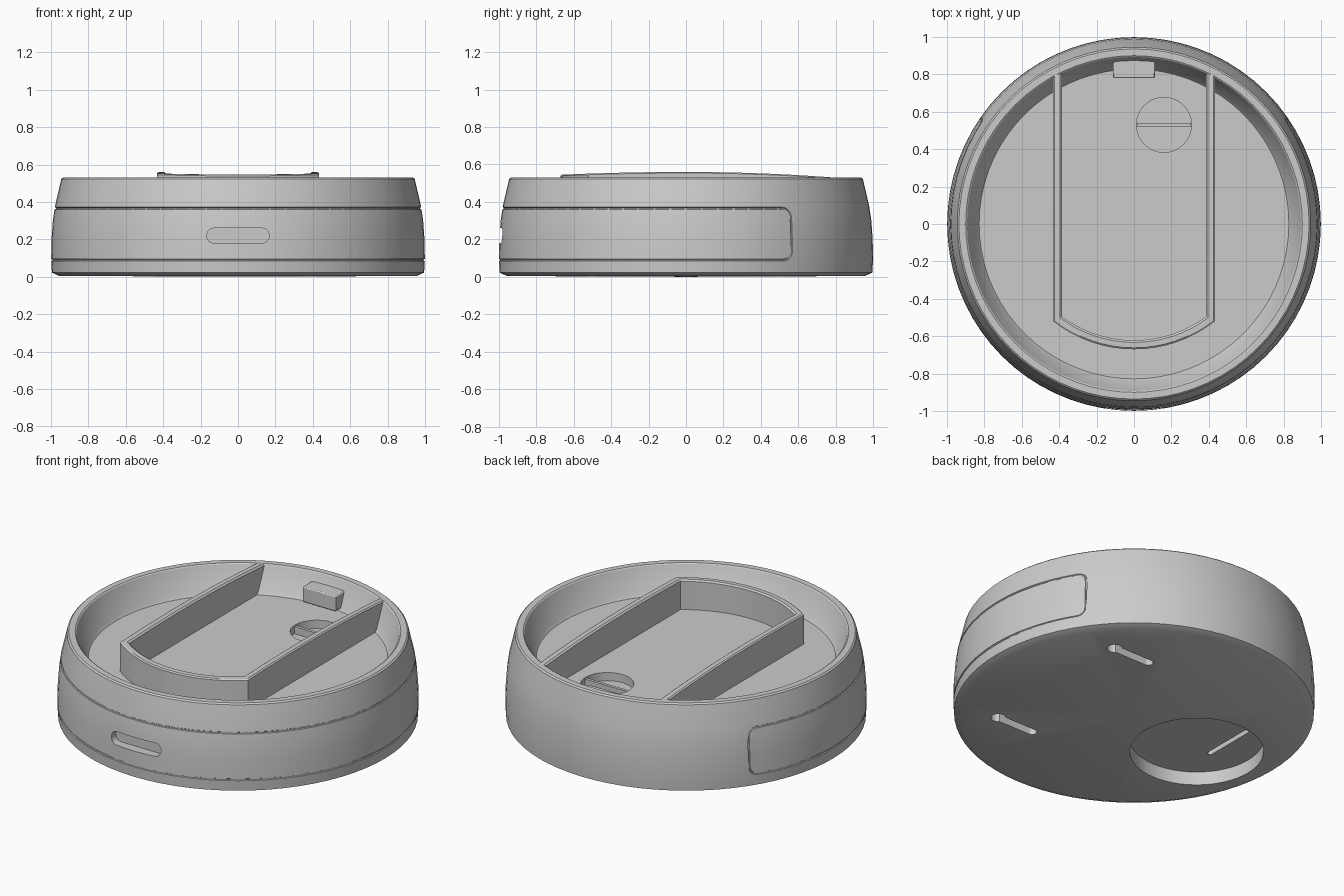
import bpy, bmesh, math
from mathutils import Matrix

if "Cube" in bpy.data.objects:
    bpy.data.objects.remove(bpy.data.objects["Cube"])

SEG = 72
FLOOR = 0.37
WALL = [(0.995, 0.022), (0.999, 0.09), (0.997, 0.2), (0.99, 0.3), (0.978, 0.38), (0.945, 0.522)]


def finish(name, bm):
    bmesh.ops.recalc_face_normals(bm, faces=bm.faces)
    me = bpy.data.meshes.new(name)
    bm.to_mesh(me)
    bm.free()
    ob = bpy.data.objects.new(name, me)
    bpy.context.collection.objects.link(ob)
    return ob


def activate(ob):
    bpy.ops.object.select_all(action='DESELECT')
    ob.select_set(True)
    bpy.context.view_layer.objects.active = ob


def smooth(ob, deg=28):
    activate(ob)
    bpy.ops.object.shade_smooth_by_angle(angle=math.radians(deg))


def lathe(name, profile):
    bm = bmesh.new()
    rings = []
    for r, z in profile:
        if r == 0:
            rings.append([bm.verts.new((0, 0, z))] * SEG)
        else:
            rings.append([bm.verts.new((r * math.cos(2 * math.pi * i / SEG),
                                        r * math.sin(2 * math.pi * i / SEG), z)) for i in range(SEG)])
    for a, b in zip(rings, rings[1:]):
        for i in range(SEG):
            j = (i + 1) % SEG
            bm.faces.new(list(dict.fromkeys((a[i], a[j], b[j], b[i]))))
    return finish(name, bm)


def prism(name, pts, z0, z1, matrix=Matrix()):
    bm = bmesh.new()
    face = bm.faces.new([bm.verts.new((x, y, z0)) for x, y in pts])
    ext = bmesh.ops.extrude_face_region(bm, geom=[face])
    bmesh.ops.translate(bm, vec=(0, 0, z1 - z0),
                        verts=[v for v in ext['geom'] if isinstance(v, bmesh.types.BMVert)])
    bm.transform(matrix)
    return finish(name, bm)


def rounded(cx, cy, w, h, r, n=6, long_steps=1):
    # rounded rectangle outline, optionally subdividing the long sides
    pts = []
    for k, (sx, sy) in enumerate([(1, 1), (-1, 1), (-1, -1), (1, -1)]):
        for i in range(n + 1):
            a = math.pi / 2 * (k + i / n)
            pts.append((cx + sx * (w / 2 - r) + r * math.cos(a), cy + sy * (h / 2 - r) + r * math.sin(a)))
        if k in (0, 2):
            x0, y0 = pts[-1]
            x1 = cx - sx * (w / 2 - r)
            pts += [(x0 + (x1 - x0) * i / long_steps, y0) for i in range(1, long_steps)]
    return pts


def circle(cx, cy, r, n=40):
    return [(cx + r * math.cos(2 * math.pi * i / n), cy + r * math.sin(2 * math.pi * i / n)) for i in range(n)]


def wall_radius(z):
    for (r0, z0), (r1, z1) in zip(WALL, WALL[1:]):
        if z <= z1:
            return r0 + (r1 - r0) * (z - z0) / (z1 - z0)
    return WALL[-1][0]


# Round housing with tapered side and sunken top
body = lathe("round_housing", [(0, 0), (0.955, 0.004)] + WALL +
             [(0.936, 0.53), (0.9, 0.53), (0.893, 0.525), (0.84, FLOOR + 0.015), (0.828, FLOOR), (0, FLOOR)])

# Groove outlining the wraparound side panel
half = math.radians(90 + 34.5)
curve = bpy.data.curves.new("panel_groove", 'CURVE')
curve.dimensions = '3D'
curve.bevel_depth = 0.006
curve.bevel_resolution = 1
path = rounded(0, 0.228, 2 * half, 0.276, 0.05, 5, 110)
spline = curve.splines.new('POLY')
spline.points.add(len(path) - 1)
for p, (s, z) in zip(spline.points, path):
    r = wall_radius(z) - 0.001
    p.co = (r * math.sin(s), -r * math.cos(s), z, 1)
spline.use_cyclic_u = True
groove = bpy.data.objects.new("panel_groove", curve)
bpy.context.collection.objects.link(groove)
activate(groove)
bpy.ops.object.convert(target='MESH')
groove = bpy.context.view_layer.objects.active

# Openings: front slot, underside recess with slit, hanging slots, dial recess
to_front = Matrix.Rotation(math.pi / 2, 4, 'X')
cutters = [
    groove,
    prism("front_slot", rounded(0, 0.22, 0.334, 0.08, 0.038), 0.94, 1.1, to_front),
    prism("underside_recess", circle(-0.52, -0.08, 0.37, 56), -0.1, 0.085),
    prism("underside_slit", rounded(-0.68, 0.0, 0.03, 0.34, 0.012), 0.05, 0.15),
    prism("dial_recess", circle(0.16, 0.53, 0.147), FLOOR - 0.05, 0.5),
]
for y in (0.5, -0.5):
    cutters.append(prism("hanging_slot", rounded(0.44, y, 0.3, 0.055, 0.027), -0.1, 0.07))
    cutters.append(prism("hanging_hole", circle(0.56, y, 0.042, 24), -0.1, 0.072))
for c in cutters:
    c.hide_render = True
    mod = body.modifiers.new("cut", 'BOOLEAN')
    mod.operation = 'DIFFERENCE'
    mod.solver = 'EXACT'
    mod.object = c
    activate(body)
    bpy.ops.object.modifier_apply(modifier=mod.name)
for c in cutters:
    bpy.data.objects.remove(c)
smooth(body)


# U-shaped tray wall with a gently arched top edge
def tray_line(hw, y_back, y_corner, y_front, n=16):
    side = [(hw, y_back + (y_corner - y_back) * i / n) for i in range(n)]
    k = y_corner - y_front
    R = (hw * hw + k * k) / (2 * k)
    amax = math.asin(hw / R)
    arc = []
    for i in range(n + 1):
        a = amax * (1 - 2 * i / n)
        arc.append((R * math.sin(a), y_front + R - R * math.cos(a)))
    return side + arc + [(-x, y) for x, y in reversed(side)]


def top_z(y):
    return 0.56 - (0.032 * (y / 0.82) ** 2 if y > 0 else 0.015 * (y / 0.67) ** 2)


outer = tray_line(0.432, 0.80, -0.52, -0.67)
outer_top = tray_line(0.424, 0.805, -0.515, -0.662)
inner_top = tray_line(0.395, 0.815, -0.502, -0.633)
inner = tray_line(0.385, 0.82, -0.495, -0.622)
bm = bmesh.new()
rows = []
for o, ot, it, i in zip(outer, outer_top, inner_top, inner):
    rows.append([bm.verts.new(c) for c in (
        (*o, FLOOR - 0.01), (*o, top_z(o[1]) - 0.006), (*ot, top_z(ot[1])),
        (*it, top_z(it[1])), (*i, top_z(i[1]) - 0.008), (*i, FLOOR - 0.01))])
for a, b in zip(rows, rows[1:]):
    for k in range(6):
        m = (k + 1) % 6
        bm.faces.new((a[k], a[m], b[m], b[k]))
bm.faces.new(rows[0])
bm.faces.new(rows[-1])
smooth(finish("tray_wall", bm), 20)

# Retaining clip on the back wall
clip = prism("retaining_clip", rounded(0, 0.835, 0.224, 0.11, 0.008, 3), FLOOR + 0.012, FLOOR + 0.105)
bev = clip.modifiers.new("soft_edges", 'BEVEL')
bev.width = 0.006
bev.segments = 2
bev.limit_method = 'ANGLE'
bev.angle_limit = math.radians(60)
smooth(clip)

# Dial grip: a thin fin across the dial recess
prism("dial_grip", [(0.015, 0.522), (0.305, 0.522), (0.305, 0.54), (0.015, 0.54)], FLOOR - 0.06, FLOOR - 0.006)
